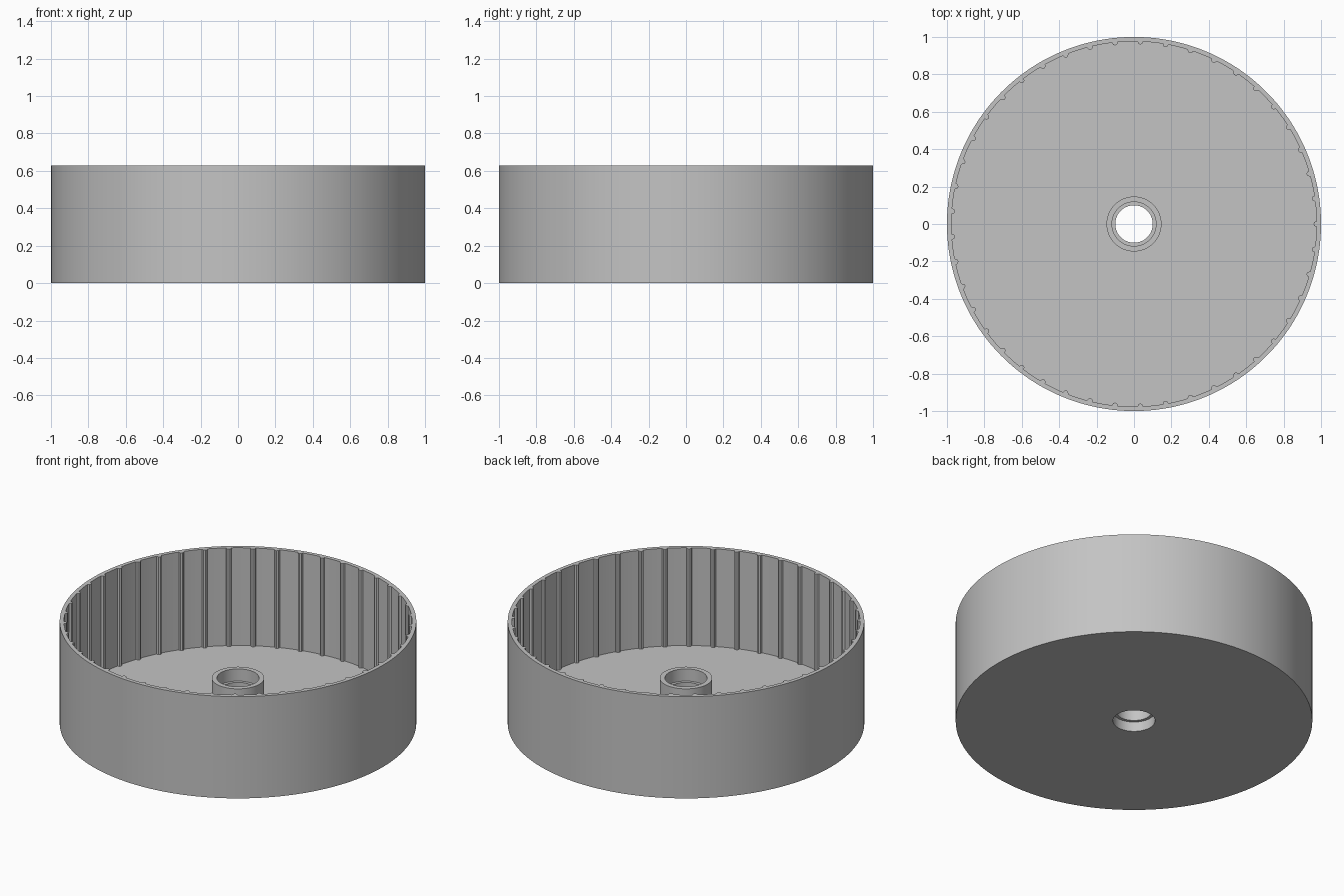
import bpy, bmesh
from math import cos, sin, radians

cube = bpy.data.objects.get("Cube")
if cube:
    bpy.data.objects.remove(cube, do_unlink=True)

HEIGHT = 0.63
FLOOR = 0.025
WALL_R = 0.976
RIBS = 45
PITCH = 360 / RIBS

# One rib and the plain wall up to the next: (angle in degrees, rib depth)
SECTOR = [(-0.9, 0), (-0.6, 0.012), (0, 0.016), (0.6, 0.012), (0.9, 0),
          (2.45, 0), (4, 0), (5.55, 0)]

# Closed cross-section: (radius, height, whether the ribs apply)
PROFILE = [
    (0.118, 0, False), (1.0, 0, False), (1.0, HEIGHT, False),      # base and outside
    (WALL_R, HEIGHT, True), (WALL_R, FLOOR, True),                 # ribbed inside wall
    (0.147, FLOOR, False), (0.147, 0.28, False),                   # floor and hub
    (0.118, 0.28, False), (0.118, 0.205, False),                   # upper seat
    (0.1, 0.205, False), (0.1, 0.06, False), (0.118, 0.06, False)  # bore, lower seat
]


def make_material(name, value):
    mat = bpy.data.materials.new(name)
    mat.use_nodes = True
    color = (value, value, value, 1)
    mat.diffuse_color = color
    mat.node_tree.nodes["Principled BSDF"].inputs["Base Color"].default_value = color
    return mat


def revolve(name, profile, mat):
    """Sweep the closed profile round z, pushing ribs inwards where asked."""
    bm = bmesh.new()
    columns = []
    for k in range(RIBS):
        for offset, depth in SECTOR:
            a = radians(k * PITCH + offset)
            column = []
            for r, z, ribbed in profile:
                r -= depth if ribbed else 0
                column.append(bm.verts.new((r * cos(a), r * sin(a), z)))
            columns.append(column)
    for i, col in enumerate(columns):
        nxt = columns[(i + 1) % len(columns)]
        for j in range(len(profile)):
            m = (j + 1) % len(profile)
            bm.faces.new((col[j], nxt[j], nxt[m], col[m]))
    bmesh.ops.recalc_face_normals(bm, faces=bm.faces)
    mesh = bpy.data.meshes.new(name)
    bm.to_mesh(mesh)
    bm.free()
    mesh.materials.append(mat)
    obj = bpy.data.objects.new(name, mesh)
    bpy.context.collection.objects.link(obj)
    return obj


# Ribbed drum with its central hub
drum = revolve("ribbed_drum", PROFILE, make_material("plain grey", 0.55))
bpy.ops.object.select_all(action='DESELECT')
drum.select_set(True)
bpy.context.view_layer.objects.active = drum
bpy.ops.object.shade_smooth_by_angle(angle=radians(30))
